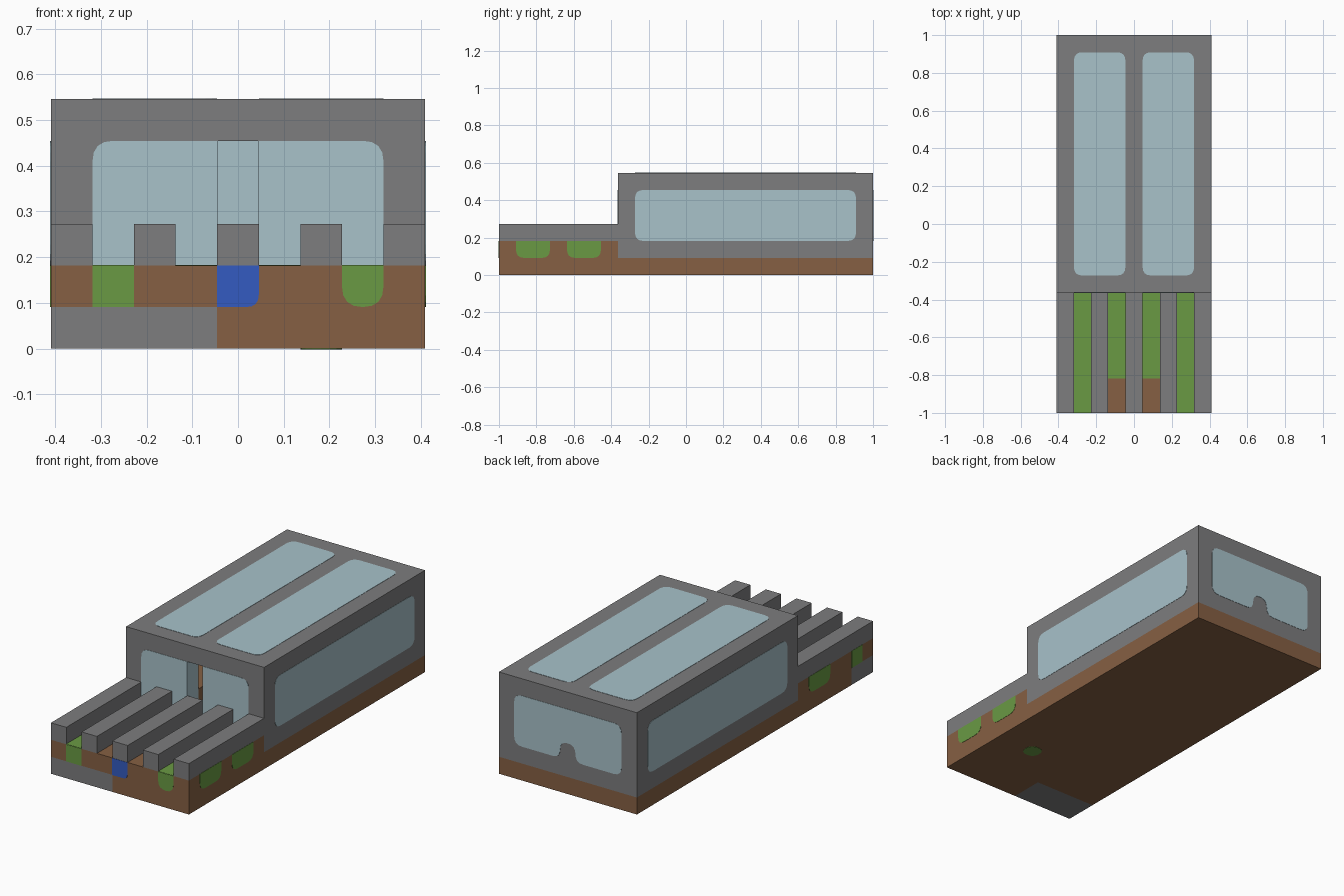
import bpy, bmesh
from mathutils import Vector

U = 1 / 11          # grid module: the model is 9 x 22 x 6 modules
SKIN = 0.0015       # thickness of inlaid plates

if "Cube" in bpy.data.objects:
    bpy.data.objects.remove(bpy.data.objects["Cube"], do_unlink=True)


def material(name, rgb):
    lin = [((c / 255 + 0.055) / 1.055) ** 2.4 for c in rgb]
    m = bpy.data.materials.new(name)
    m.use_nodes = True
    m.diffuse_color = (*lin, 1)
    m.node_tree.nodes["Principled BSDF"].inputs["Base Color"].default_value = (*lin, 1)
    return m


STONE = material("stone grey", (125, 125, 126))
GLASS = material("pale glass", (168, 194, 202))
SOIL = material("soil brown", (134, 96, 67))
GREEN = material("leaf green", (106, 154, 68))
BLUE = material("water blue", (52, 91, 193))


def add(name, bm, mat):
    bmesh.ops.recalc_face_normals(bm, faces=bm.faces)
    mesh = bpy.data.meshes.new(name)
    bm.to_mesh(mesh)
    bm.free()
    mesh.materials.append(mat)
    obj = bpy.data.objects.new(name, mesh)
    bpy.context.collection.objects.link(obj)


def box(name, mat, x, y, z):
    """Box from (min, max) pairs in modules."""
    bm = bmesh.new()
    bmesh.ops.create_cube(bm, size=1)
    for v in bm.verts:
        v.co = Vector([(lo + hi) / 2 + c * (hi - lo) for c, (lo, hi) in zip(v.co, (x, y, z))]) * U
    add(name, bm, mat)


def plate(name, mat, axis, side, pos, corners):
    """Thin plate from (u, v, radius) corners, facing side * axis."""
    pts = []
    n = len(corners)
    for i, (u, v, r) in enumerate(corners):
        p = Vector((u, v))
        if not r:
            pts.append(p)
            continue
        a = p + (Vector(corners[i - 1][:2]) - p).normalized() * r
        b = p + (Vector(corners[(i + 1) % n][:2]) - p).normalized() * r
        for k in range(5):
            t = k / 4
            pts.append(a * (1 - t) ** 2 + p * 2 * t * (1 - t) + b * t * t)
    bm = bmesh.new()
    verts = []
    for p in pts:
        co = [p.x * U, p.y * U]
        co.insert(axis, pos * U)
        verts.append(bm.verts.new(co))
    face = bm.faces.new(verts)
    out = bmesh.ops.extrude_face_region(bm, geom=[face])
    shift = Vector((0, 0, 0))
    shift[axis] = side * SKIN
    bmesh.ops.translate(bm, vec=shift, verts=[g for g in out["geom"] if isinstance(g, bmesh.types.BMVert)])
    add(name, bm, mat)


def rect(u0, u1, v0, v1, bl=0, br=0, tr=0, tl=0):
    return [(u0, v0, bl), (u1, v0, br), (u1, v1, tr), (u0, v1, tl)]


R = 0.5
ROUND = dict(bl=R, br=R, tr=R, tl=R)
LOW = dict(bl=R, br=R)

# Ground slab with a stone corner
box("foundation", SOIL, (-4.5, 4.5), (-9, 11), (0, 1))
box("foundation_front", SOIL, (-0.5, 4.5), (-11, -9), (0, 1))
box("stone_corner", STONE, (-4.5, -0.5), (-11, -9), (0, 1))
box("garden_bed", SOIL, (-4.5, 4.5), (-11, -4), (1, 2))

# Beams over the garden bed
for i, x in enumerate((-4, -2, 0, 2, 4)):
    box(f"beam_{i + 1}", STONE, (x - 0.5, x + 0.5), (-11, -4), (2, 3))

# Hollow glasshouse
box("house_base", STONE, (-4.5, 4.5), (-4, 11), (1, 2))
box("roof", STONE, (-4.5, 4.5), (-4, 11), (5, 6))
box("back_wall", STONE, (-3.5, 3.5), (10, 11), (2, 5))
plate("house_floor", SOIL, 2, 1, 2, rect(-0.5, 0.5, -3, 10))

for s, label in ((-1, "right"), (1, "left")):
    def span(a, b):
        return tuple(sorted((s * a, s * b)))

    box(f"{label}_wall", STONE, span(3.5, 4.5), (-4, 11), (2, 5))
    box(f"{label}_front_wall", STONE, span(0.5, 3.5), (-4, -3), (2, 5))
    box(f"{label}_planter", SOIL, span(0.5, 3.5), (-3, 10), (2, 3))

    # Window panes
    plate(f"{label}_side_window", GLASS, 0, s, s * 4.5, rect(-3, 10, 2, 5, **ROUND))
    plate(f"{label}_inner_window", GLASS, 0, -s, s * 3.5, rect(-3, 10, 3, 5))
    plate(f"{label}_roof_window", GLASS, 2, 1, 6, rect(*span(0.5, 3.5), -3, 10, **ROUND))
    top = dict(tr=R) if s > 0 else dict(tl=R)
    plate(f"{label}_front_window", GLASS, 1, -1, -4, rect(*span(0.5, 3.5), 2, 5, **top))
    plate(f"{label}_front_inner_window", GLASS, 1, 1, -3, rect(*span(0.5, 3.5), 3, 5))
    plate(f"{label}_door_jamb", GLASS, 0, -s, s * 0.5, rect(-4, -3, 2, 5))

    # Planted rows between the beams
    plate(f"{label}_outer_row", GREEN, 2, 1, 2, rect(*span(2.5, 3.5), -11, -4))
    plate(f"{label}_inner_row", GREEN, 2, 1, 2, rect(*span(0.5, 1.5), -9, -4))
    corner = LOW if s > 0 else {}
    plate(f"{label}_row_front", GREEN, 1, -1, -11, rect(*span(2.5, 3.5), 1, 2, **corner))
    plate(f"{label}_side_plant", GREEN, 0, s, s * 4.5, rect(-7, -5, 1, 2, **LOW))

# Back window with a notch at the bottom
plate("back_window", GLASS, 1, 1, 11,
      [(-3.5, 2, R), (-0.5, 2, R), (-0.5, 3, R), (0.5, 3, R),
       (0.5, 2, R), (3.5, 2, R), (3.5, 5, R), (-3.5, 5, R)])
plate("back_inner_window", GLASS, 1, -1, 10, rect(-3.5, 3.5, 2, 5))

# Remaining plants and the water block
plate("left_front_plant", GREEN, 0, 1, 4.5, rect(-10, -8, 1, 2, **LOW))
plate("right_front_plant", GREEN, 0, -1, -4.5, rect(-10, -9, 1, 2))
plate("water", BLUE, 1, -1, -11, rect(-0.5, 0.5, 1, 2, br=0.3))
plate("root_patch", GREEN, 2, -1, 0, rect(1.5, 2.5, -7, -6, **ROUND))
